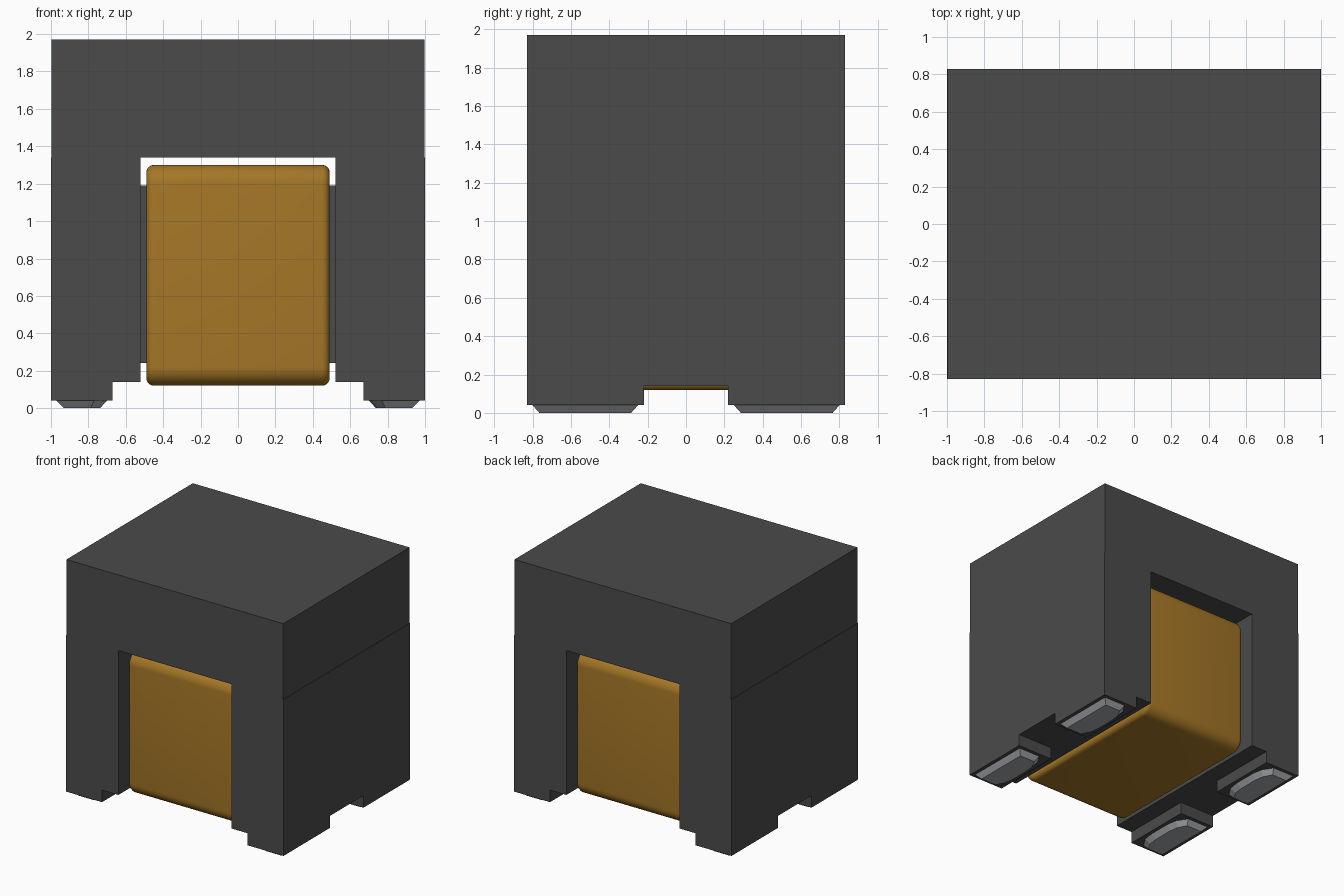
import bpy, bmesh

if "Cube" in bpy.data.objects:
    bpy.data.objects.remove(bpy.data.objects["Cube"])


def material(name, rgb):
    m = bpy.data.materials.new(name)
    m.diffuse_color = (*rgb, 1)
    m.use_nodes = True
    m.node_tree.nodes["Principled BSDF"].inputs["Base Color"].default_value = m.diffuse_color
    return m


FERRITE = material("dark ferrite", (0.07, 0.07, 0.07))
COPPER = material("amber winding", (0.38, 0.185, 0.02))
METAL = material("grey metal", (0.40, 0.41, 0.43))


def finish(bm, name, mat):
    bmesh.ops.recalc_face_normals(bm, faces=bm.faces)
    mesh = bpy.data.meshes.new(name)
    bm.to_mesh(mesh)
    bm.free()
    mesh.materials.append(mat)
    ob = bpy.data.objects.new(name, mesh)
    bpy.context.collection.objects.link(ob)
    return ob


def box_bm(x0, x1, y0, y1, z0, z1):
    bm = bmesh.new()
    bmesh.ops.create_cube(bm, size=1)
    for v in bm.verts:
        v.co = (x1 if v.co.x > 0 else x0, y1 if v.co.y > 0 else y0, z1 if v.co.z > 0 else z0)
    return bm


def loft(rings, cap_first=True):
    """Join rings of points into a closed skin."""
    bm = bmesh.new()
    rows = [[bm.verts.new(p) for p in r] for r in rings]
    n = len(rows[0])
    for a, b in zip(rows, rows[1:]):
        for i in range(n):
            bm.faces.new((a[i], a[(i + 1) % n], b[(i + 1) % n], b[i]))
    if cap_first:
        bm.faces.new(rows[0])
    bm.faces.new(rows[-1])
    return bm


# Top plate and the bar through the winding
D = 0.83
finish(box_bm(-0.997, 0.997, -D, D, 1.34, 1.97), "top_plate", FERRITE)
finish(box_bm(-0.52, 0.52, -0.63, 0.63, 0.24, 1.19), "core_bar", FERRITE)

# Cutter that separates front and back feet
cutter = finish(box_bm(-1.2, 1.2, -0.22, 0.22, -0.1, 0.14), "foot_gap_cutter", FERRITE)
cutter.hide_render = True
cutter.hide_viewport = True
cutter.display_type = 'WIRE'

# Side flanges with stepped feet
profile = [(0.52, 0.14), (0.67, 0.14), (0.67, 0.04), (1, 0.04), (1, 1.34), (0.52, 1.34)]
for s, side in ((-1, "left"), (1, "right")):
    rings = [[(s * x, y, z) for x, z in profile] for y in (-D, D)]
    flange = finish(loft(rings), side + "_flange", FERRITE)
    cut = flange.modifiers.new("foot gap", 'BOOLEAN')
    cut.operation = 'DIFFERENCE'
    cut.solver = 'EXACT'
    cut.object = cutter

# Bevelled contact pads under the feet, with clipped inner corners
pad = [(0.97, -0.275), (0.97, 0.275), (0.77, 0.275), (0.715, 0.19), (0.70, 0.10),
       (0.70, -0.10), (0.715, -0.19), (0.77, -0.275)]
for s, side in ((-1, "left"), (1, "right")):
    for t, end in ((-1, "front"), (1, "back")):
        rings = []
        for z, kx, ky in ((0.04, 1, 1), (0.0, 0.72, 0.87)):
            rings.append([(s * (0.835 + (x - 0.835) * kx), t * 0.525 + y * ky, z) for x, y in pad])
        finish(loft(rings, cap_first=False), f"{end}_{side}_pad", METAL)

# Winding: box rounded around the x axis, then with softened rims
bm = box_bm(-0.49, 0.49, -0.755, 0.755, 0.12, 1.30)
long_edges = [e for e in bm.edges if abs(e.verts[0].co.x - e.verts[1].co.x) > 0.5]
bmesh.ops.bevel(bm, geom=long_edges, offset=0.10, segments=8, profile=0.5, affect='EDGES')
rims = [e for e in bm.edges
        if abs(e.verts[0].co.x - e.verts[1].co.x) < 1e-5 and abs(e.verts[0].co.x) > 0.48]
bmesh.ops.bevel(bm, geom=rims, offset=0.04, segments=5, profile=0.5, affect='EDGES')
winding = finish(bm, "winding", COPPER)
bpy.context.view_layer.objects.active = winding
winding.select_set(True)
bpy.ops.object.shade_smooth_by_angle(angle=0.6)
